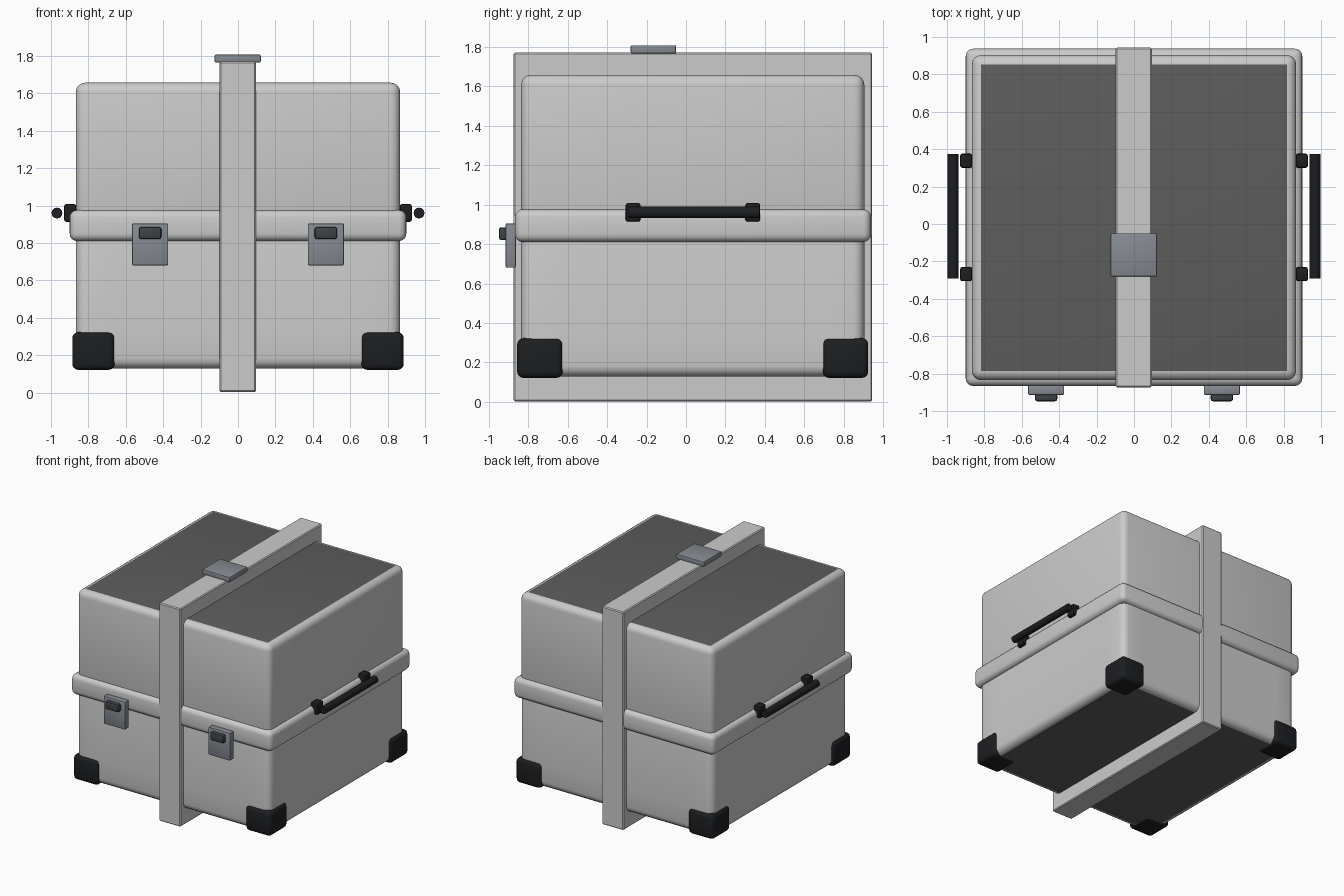
import bpy, bmesh
from mathutils import Vector

if "Cube" in bpy.data.objects:
    bpy.data.objects.remove(bpy.data.objects["Cube"])


def material(name, rgb):
    m = bpy.data.materials.new(name)
    m.diffuse_color = (*rgb, 1)
    m.use_nodes = True
    m.node_tree.nodes["Principled BSDF"].inputs["Base Color"].default_value = m.diffuse_color
    return m


BLACK = material("black_rubber", (0.012, 0.013, 0.015))
METAL = material("latch_metal", (0.24, 0.26, 0.29))
DARK_METAL = material("dark_metal", (0.05, 0.055, 0.06))
PANEL = material("dark_panel", (0.11, 0.11, 0.11))


def box(name, lo, hi, bevel, segments=2, mat=None, cuts=(), panel=0):
    """Rounded box between two corners; panel = +1/-1 darkens the top/bottom face."""
    lo, hi = Vector(lo), Vector(hi)
    mid, size = (lo + hi) / 2, hi - lo
    bm = bmesh.new()
    bmesh.ops.create_cube(bm, size=1)
    for v in bm.verts:
        v.co = Vector(v.co[i] * size[i] for i in range(3))
    bmesh.ops.bevel(bm, geom=bm.edges[:], offset=bevel, segments=segments,
                    profile=0.5, affect='EDGES', clamp_overlap=True)
    for co, no in cuts:
        bmesh.ops.bisect_plane(bm, geom=bm.verts[:] + bm.edges[:] + bm.faces[:],
                               plane_co=Vector(co) - mid, plane_no=no)
    bm.normal_update()
    me = bpy.data.meshes.new(name)
    if panel:
        me.materials.append(None)
        me.materials.append(PANEL)
        for f in bm.faces:
            if f.normal.z * panel > 0.99:
                f.material_index = 1
    elif mat:
        me.materials.append(mat)
    for f in bm.faces:
        f.smooth = True
    bm.to_mesh(me)
    bm.free()
    ob = bpy.data.objects.new(name, me)
    ob.location = mid
    bpy.context.collection.objects.link(ob)
    return ob


def smooth_by_angle(ob, angle=0.6):
    bpy.ops.object.select_all(action='DESELECT')
    ob.select_set(True)
    bpy.context.view_layer.objects.active = ob
    bpy.ops.object.shade_smooth_by_angle(angle=angle)


# Case shells and the rim between them
box("upper_shell", (-0.867, -0.835, 0.90), (0.867, 0.903, 1.657), 0.05, 4, panel=1)
X, Y = Vector((1, 0, 0)), Vector((0, 1, 0))
loops = [((-0.68, 0, 0), X), ((0.68, 0, 0), X), ((0, -0.64, 0), Y),
         ((0, 0.71, 0), Y), ((0, 0, 0.32), Vector((0, 0, 1)))]
box("lower_shell", (-0.867, -0.835, 0.128), (0.867, 0.903, 0.90), 0.055, 4,
    cuts=loops, panel=-1)
box("rim", (-0.9, -0.866, 0.81), (0.9, 0.937, 0.976), 0.04, 4)

# Strap around the case, with its buckle on top
for ob in (
    box("strap", (-0.098, -0.873, 0.003), (0.095, 0.943, 1.77), 0.007, 1),
    box("strap_buckle", (-0.125, -0.28, 1.765), (0.122, -0.05, 1.807), 0.007, 2, METAL),
):
    smooth_by_angle(ob)

for s, side in ((-1, "left"), (1, "right")):
    # Front latches
    x = 0.47 * s
    smooth_by_angle(box(f"latch_plate_{side}", (x - 0.097, -0.914, 0.68),
                        (x + 0.097, -0.862, 0.905), 0.008, 2, METAL))
    smooth_by_angle(box(f"latch_button_{side}", (x - 0.06, -0.948, 0.82),
                        (x + 0.06, -0.905, 0.885), 0.012, 2, DARK_METAL))

    # Side handles: mounts and a round bar
    x0, x1 = sorted((0.865 * s, 0.93 * s))
    for i, y in enumerate((-0.268, 0.338)):
        smooth_by_angle(box(f"handle_mount_{side}_{i + 1}", (x0, y - 0.038, 0.913),
                            (x1, y + 0.038, 1.008), 0.012, 2, BLACK))
    bpy.ops.mesh.primitive_cylinder_add(vertices=16, radius=0.029, depth=0.664,
                                        location=(0.968 * s, 0.041, 0.96),
                                        rotation=(1.5707963, 0, 0))
    bar = bpy.context.object
    bar.name = f"handle_bar_{side}"
    bar.data.materials.append(BLACK)
    smooth_by_angle(bar)

    # Rubber guards on the bottom corners
    x0, x1 = sorted((0.66 * s, 0.886 * s))
    for end, y0, y1 in (("front", -0.855, -0.625), ("back", 0.693, 0.923)):
        box(f"corner_guard_{end}_{side}", (x0, y0, 0.122), (x1, y1, 0.323),
            0.03, 3, BLACK)
